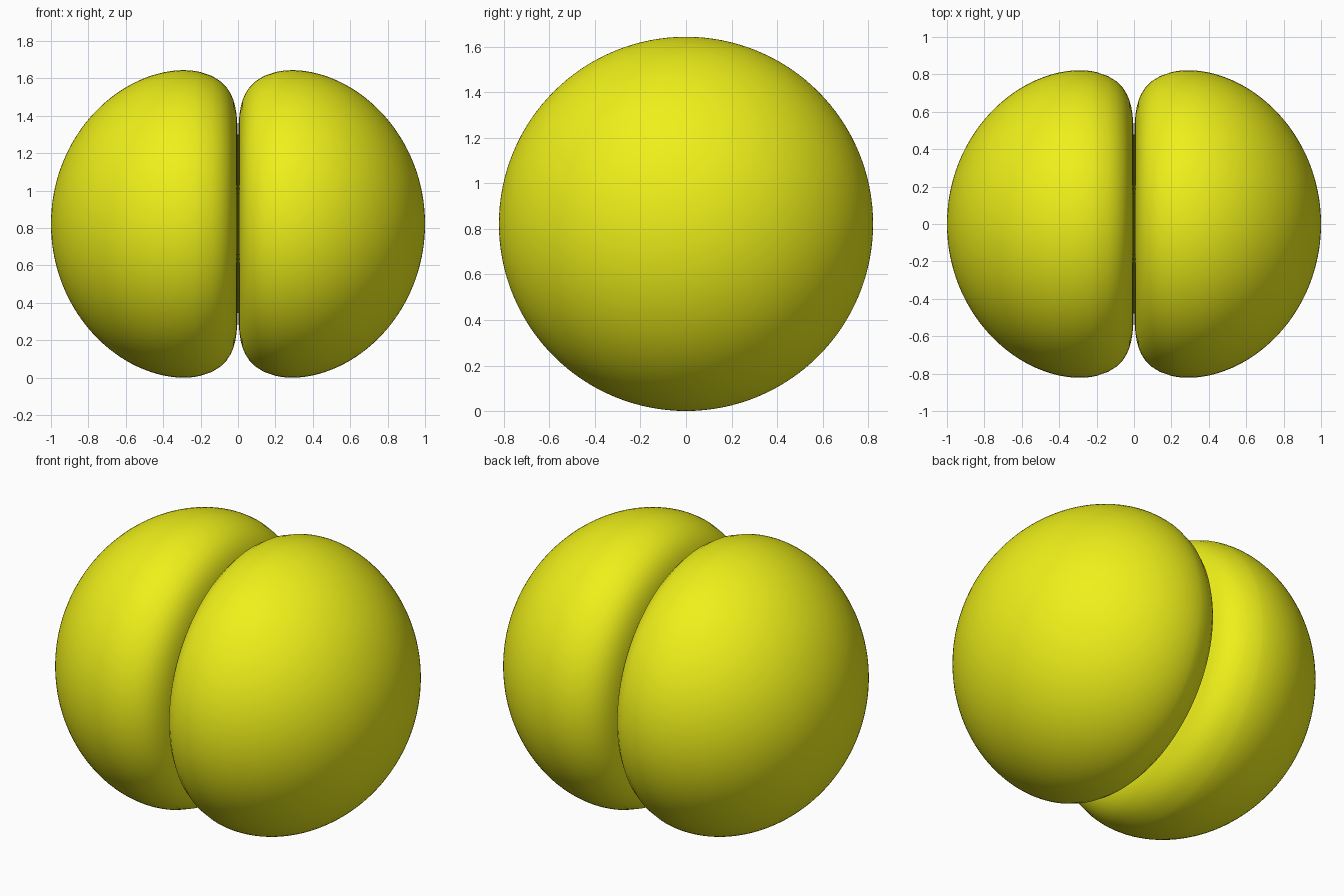
import bpy, bmesh, math
from mathutils import Matrix

if "Cube" in bpy.data.objects:
    bpy.data.objects.remove(bpy.data.objects["Cube"])

P = 1 / 8          # polar profile r = cos(angle) ** P
CENTRE_Z = 0.822
SEGMENTS = 128

# Half profile: (axial x, radius) from the outer pole round the rim to the centre
profile = []
for i in range(61):
    a = math.radians(76) * i / 60
    r = math.cos(a) ** P
    profile.append((r * math.cos(a), r * math.sin(a)))
r0 = math.cos(math.radians(76)) ** P
for i in range(1, 25):
    r = r0 * (1 - i / 24)
    c = r ** (1 / P)
    profile.append((r * c, r * math.sqrt(1 - c * c)))

yellow = bpy.data.materials.new("yellow")
yellow.diffuse_color = (0.86, 0.87, 0.01, 1)
yellow.use_nodes = True
yellow.node_tree.nodes["Principled BSDF"].inputs["Base Color"].default_value = yellow.diffuse_color


def make_lobe(name, side):
    # Spin the profile around the x axis
    bm = bmesh.new()
    verts = [bm.verts.new((side * x, 0, y)) for x, y in profile]
    edges = [bm.edges.new(pair) for pair in zip(verts, verts[1:])]
    bmesh.ops.spin(bm, geom=verts + edges, cent=(0, 0, 0), axis=(1, 0, 0),
                   angle=math.tau, steps=SEGMENTS, use_merge=True)
    bmesh.ops.remove_doubles(bm, verts=bm.verts, dist=1e-5)
    bmesh.ops.recalc_face_normals(bm, faces=bm.faces)
    bm.transform(Matrix.Translation((0, 0, CENTRE_Z)))
    mesh = bpy.data.meshes.new(name)
    bm.to_mesh(mesh)
    bm.free()
    mesh.materials.append(yellow)
    mesh.shade_smooth()
    obj = bpy.data.objects.new(name, mesh)
    bpy.context.collection.objects.link(obj)


make_lobe("left_lobe", -1)
make_lobe("right_lobe", 1)
